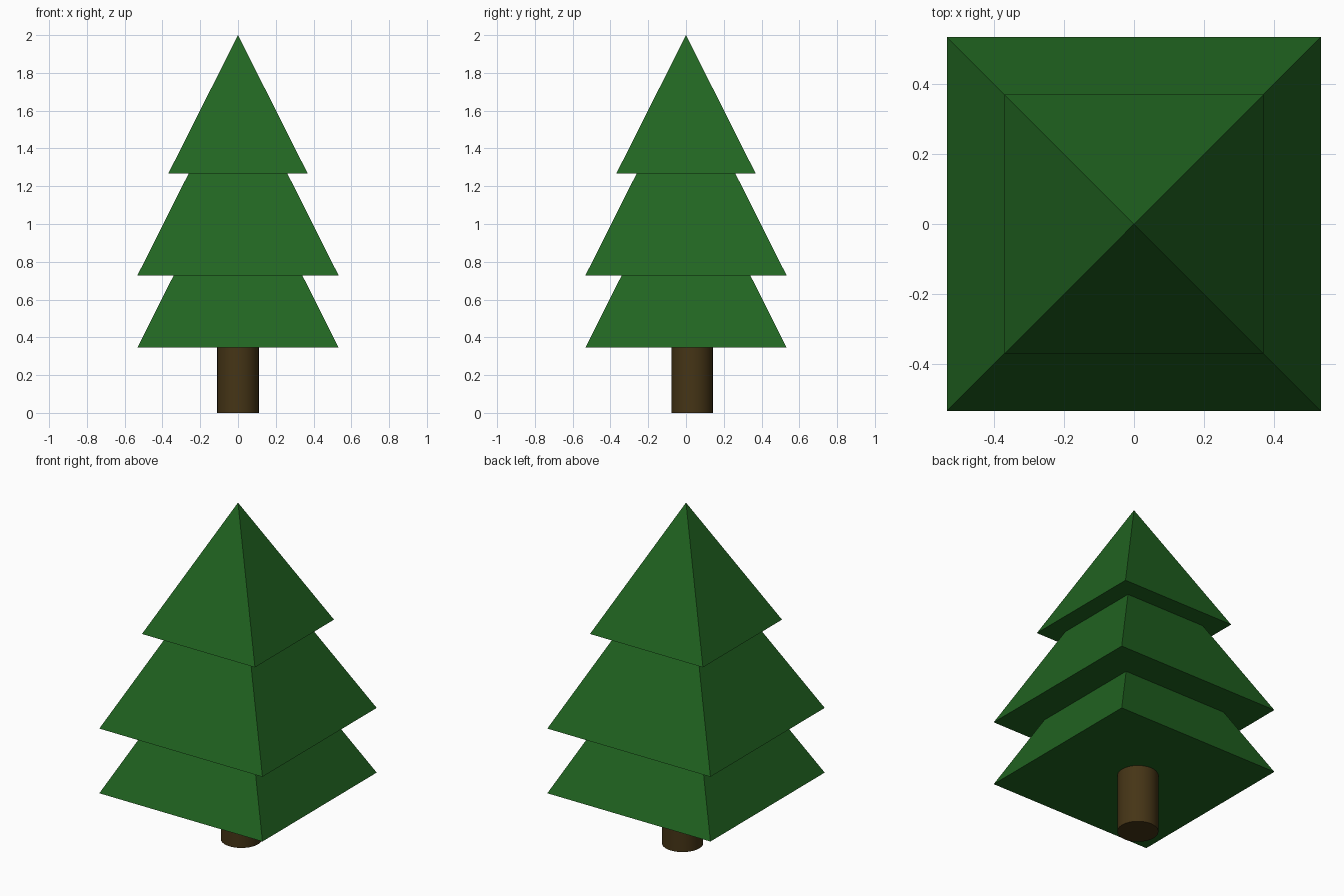
import bpy
import math

if "Cube" in bpy.data.objects:
    bpy.data.objects.remove(bpy.data.objects["Cube"])


def material(name, color):
    m = bpy.data.materials.new(name)
    m.diffuse_color = color
    m.use_nodes = True
    m.node_tree.nodes["Principled BSDF"].inputs["Base Color"].default_value = m.diffuse_color
    return m


green = material("foliage_green", (0.015, 0.13, 0.015, 1))
brown = material("bark_brown", (0.06, 0.035, 0.008, 1))


# Square pyramid with its sides aligned to the axes
def tier(name, half, base, apex):
    bpy.ops.mesh.primitive_cone_add(
        vertices=4, radius1=half * math.sqrt(2), radius2=0, depth=apex - base,
        location=(0, 0, (base + apex) / 2), rotation=(0, 0, math.pi / 4))
    ob = bpy.context.object
    ob.name = name
    ob.data.materials.append(green)


# Foliage, bottom to top
tier("lower_branches", 0.533, 0.345, 1.405)
tier("middle_branches", 0.533, 0.727, 1.787)
tier("top_branches", 0.369, 1.267, 2.0)

# Trunk, set slightly behind centre
bpy.ops.mesh.primitive_cylinder_add(
    vertices=32, radius=0.11, depth=0.4, location=(0, 0.032, 0.2))
trunk = bpy.context.object
trunk.name = "trunk"
trunk.data.materials.append(brown)
bpy.ops.object.shade_smooth_by_angle(angle=math.radians(30))
